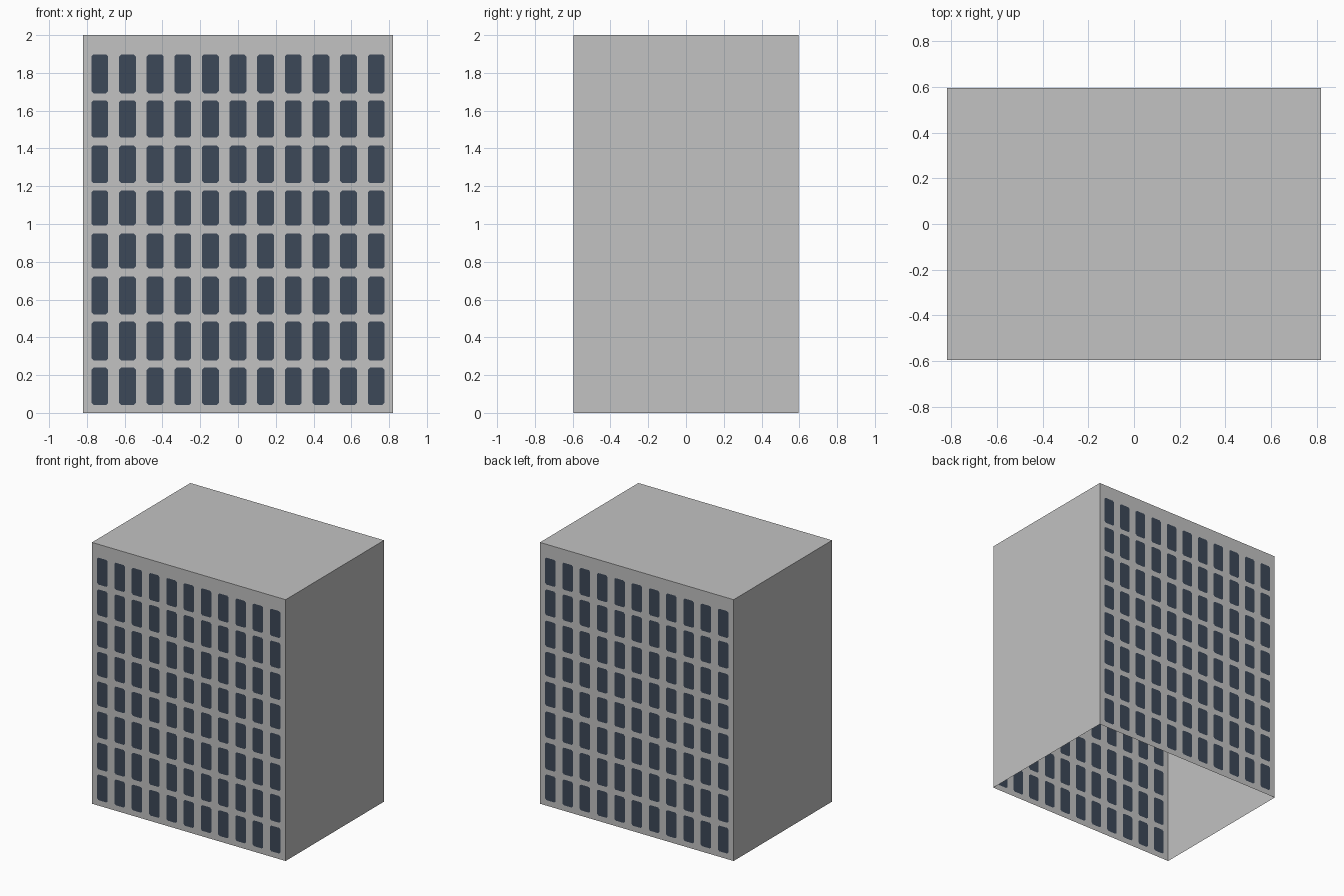
import bpy, bmesh

if "Cube" in bpy.data.objects:
    bpy.data.objects.remove(bpy.data.objects["Cube"])

HX, HY, H = 0.82, 0.595, 2.0      # half width, half depth, height
COLS, PITCH, WIN_W, CUT = 11, 0.1463, 0.089, 0.011
ROWS = [(0.042, 0.239), (0.278, 0.483), (0.522, 0.721), (0.764, 0.95),
        (0.992, 1.178), (1.217, 1.416), (1.457, 1.655), (1.692, 1.898)]


def material(name, rgb):
    m = bpy.data.materials.new(name)
    m.diffuse_color = (*rgb, 1)
    m.use_nodes = True
    m.node_tree.nodes["Principled BSDF"].inputs["Base Color"].default_value = m.diffuse_color
    return m


concrete = material("pale concrete", (0.54, 0.54, 0.54))
glass = material("dark blue glass", (0.046, 0.065, 0.098))


def finish(name, bm):
    bmesh.ops.remove_doubles(bm, verts=bm.verts, dist=1e-5)
    me = bpy.data.meshes.new(name)
    bm.to_mesh(me)
    bm.free()
    me.materials.append(concrete)
    me.materials.append(glass)
    ob = bpy.data.objects.new(name, me)
    bpy.context.collection.objects.link(ob)


def panel(name, corners):
    bm = bmesh.new()
    bm.faces.new([bm.verts.new(c) for c in corners])
    finish(name, bm)


def window_wall(name, side):
    """Wall facing side * y, divided into a grid with cut-corner windows."""
    bm = bmesh.new()

    def face(pts, mat=0):
        f = bm.faces.new([bm.verts.new((-side * x, side * HY, z)) for x, z in pts])
        f.material_index = mat

    xs = [-HX]
    for i in range(COLS):
        c = (i - (COLS - 1) / 2) * PITCH
        xs += [c - WIN_W / 2, c + WIN_W / 2]
    xs.append(HX)
    zs = [0] + [z for row in ROWS for z in row] + [H]

    for i, (a, b) in enumerate(zip(xs, xs[1:])):
        for j, (l, h) in enumerate(zip(zs, zs[1:])):
            if i % 2 and j % 2:
                c = CUT
                # Glass octagon
                face([(a + c, l), (b - c, l), (b, l + c), (b, h - c),
                      (b - c, h), (a + c, h), (a, h - c), (a, l + c)], 1)
                # Wall corners around it
                face([(a, l), (a + c, l), (a, l + c)])
                face([(b, l), (b, l + c), (b - c, l)])
                face([(b, h), (b - c, h), (b, h - c)])
                face([(a, h), (a, h - c), (a + c, h)])
            else:
                face([(a, l), (b, l), (b, h), (a, h)])
    finish(name, bm)


# Windowed walls at front and back
window_wall("front_wall", -1)
window_wall("back_wall", 1)

# Plain side walls and roof; the underside stays open
for name, s in (("right_wall", 1), ("left_wall", -1)):
    panel(name, [(s * HX, -s * HY, 0), (s * HX, s * HY, 0),
                 (s * HX, s * HY, H), (s * HX, -s * HY, H)])
panel("roof", [(-HX, -HY, H), (HX, -HY, H), (HX, HY, H), (-HX, HY, H)])
